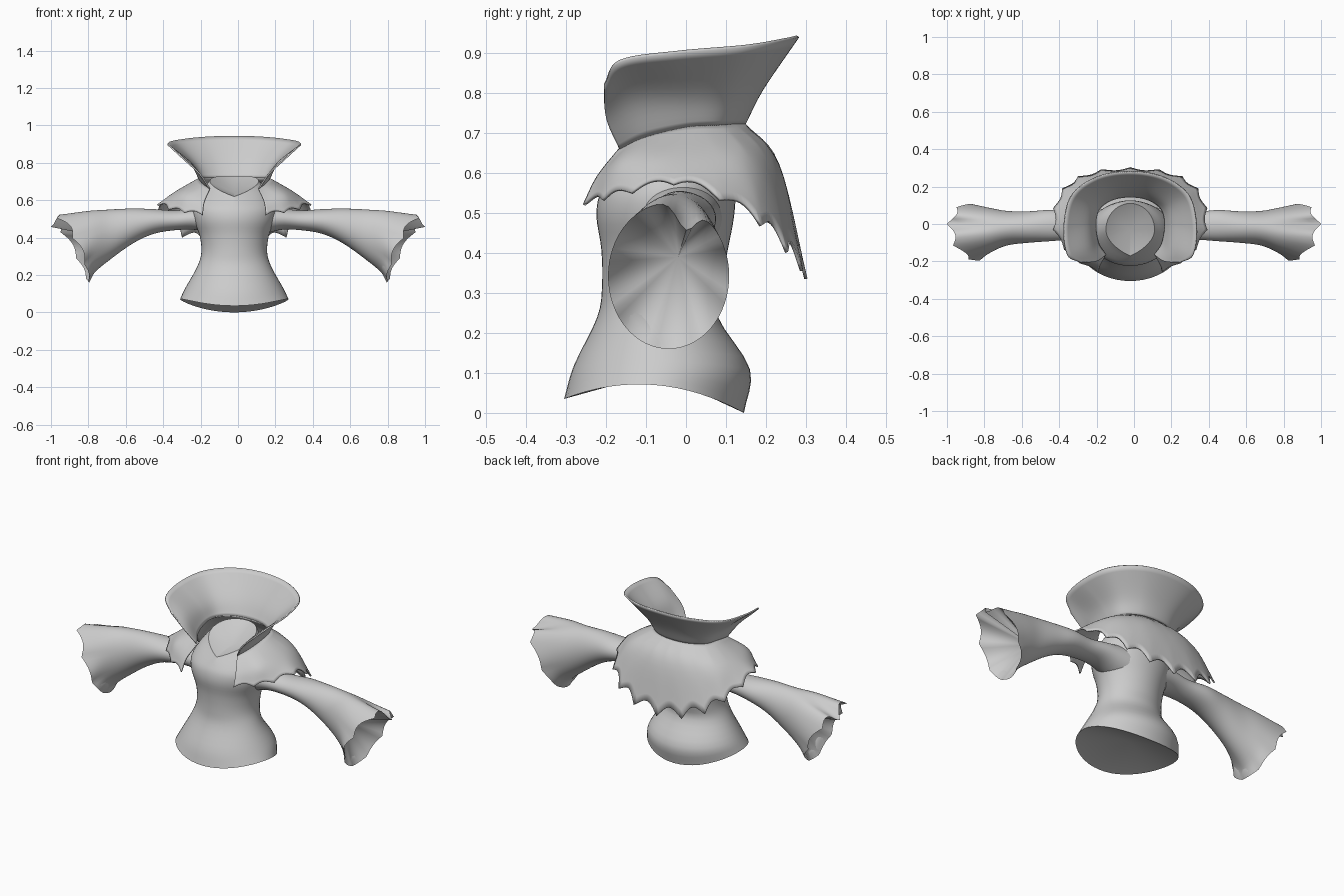
import bpy, math
from mathutils import Vector

cube = bpy.data.objects.get("Cube")
if cube:
    bpy.data.objects.remove(cube)

cloth = bpy.data.materials.new("grey_cloth")
cloth.use_nodes = True
cloth.diffuse_color = (0.6, 0.6, 0.6, 1)
cloth.node_tree.nodes["Principled BSDF"].inputs["Base Color"].default_value = (0.6, 0.6, 0.6, 1)

MID = -.02  # the torso sits slightly to one side of the sleeve span


def spline(keys, steps):
    """Smooth curve through keys, each a tuple of any length."""
    pts = [Vector(k) for k in keys]
    pts = [2 * pts[0] - pts[1]] + pts + [2 * pts[-1] - pts[-2]]
    out = []
    for i in range(1, len(pts) - 2):
        a, b, c, d = pts[i - 1:i + 3]
        for s in range(steps):
            t = s / steps
            out.append(0.5 * (2 * b + (c - a) * t + (2 * a - 5 * b + 4 * c - d) * t**2
                              + (3 * b - a - 3 * c + d) * t**3))
    return out + [pts[-2]]


def loft(name, rows, closed=False, start_cap=None, end_cap=None):
    """Skin rows of points; caps are fans running to a recessed centre."""
    n = len(rows[0])
    verts = [tuple(p) for row in rows for p in row]
    faces = []
    for r in range(len(rows) - 1):
        for j in range(n if closed else n - 1):
            k = (j + 1) % n
            faces.append((r * n + j, r * n + k, (r + 1) * n + k, (r + 1) * n + j))
    for cap, base in ((start_cap, 0), (end_cap, (len(rows) - 1) * n)):
        if cap:
            verts.append(cap)
            for j in range(n):
                a, b = base + j, base + (j + 1) % n
                faces.append((b, a, len(verts) - 1) if base == 0 else (a, b, len(verts) - 1))
    mesh = bpy.data.meshes.new(name)
    mesh.from_pydata(verts, [], faces)
    mesh.materials.append(cloth)
    obj = bpy.data.objects.new(name, mesh)
    bpy.context.collection.objects.link(obj)
    bpy.ops.object.select_all(action='DESELECT')
    obj.select_set(True)
    bpy.context.view_layer.objects.active = obj
    bpy.ops.object.shade_smooth_by_angle(angle=math.radians(40))
    return obj


# Body: height, half width, front y, back y, hem tilt, neck tilt, front point
body_keys = [
    (.07, .29, -.305, .145, 1, 0, 0), (.13, .262, -.28, .16, .3, 0, 0),
    (.24, .2, -.222, .08, 0, 0, 0), (.32, .176, -.21, .088, 0, 0, 0),
    (.41, .185, -.212, .105, 0, 0, 0), (.49, .215, -.224, .12, 0, 0, 0),
    (.56, .22, -.217, .125, 0, .2, 0), (.64, .18, -.195, .125, 0, .7, .2),
    (.70, .13, -.17, .11, 0, 1, .8)]


def body_ring(key, n=48):
    z, w, front, back, hem, neck, point = key
    ring = []
    for i in range(n):
        t = 2 * math.pi * i / n
        c, s = math.cos(t), math.sin(t)
        x = w * s * (abs(s) ** max(point, 0) if c > 0 else 1)
        y = (front + back) / 2 - (back - front) / 2 * c
        ring.append((MID + x, y, z + hem * (.0175 * c - .0525 * c * c) - neck * (.055 * c + .025 * c * c)))
    return ring


loft("body", [body_ring(k) for k in spline(body_keys, 4)], True,
     (MID, -.07, .1), (MID, -.03, .64))

# Sleeves: x, top z, bottom z, front y, back y, jagged rim amount
sleeve_keys = [
    (.1, .58, .40, -.12, .09, 0), (.22, .56, .44, -.1, .075, 0),
    (.33, .545, .44, -.085, .065, 0), (.45, .552, .42, -.092, .075, 0),
    (.56, .555, .37, -.1, .068, 0), (.68, .55, .285, -.115, .07, 0),
    (.78, .545, .215, -.155, .088, .2), (.875, .525, .16, -.195, .108, 1)]


def sleeve_ring(key, n=64):
    x, top, bottom, front, back, rim = key
    ring = []
    for i in range(n):
        t = 2 * math.pi * i / n
        u, s = math.cos(t), math.sin(t)
        y = (front + back) / 2 + (back - front) / 2 * s
        z = (top + bottom) / 2 + (top - bottom) / 2 * u
        reach = math.cos(t - .2)
        teeth = .04 * abs(math.sin(4 * (t - .3))) * (.6 + .4 * u)
        if u > 0:
            z -= rim * .06 * math.exp(-(y / .032) ** 2)
        ring.append((x + rim * (.1 * reach + .027 * reach ** 2 - teeth), y, z))
    return ring


sleeve_rows = [sleeve_ring(k) for k in spline(sleeve_keys, 4)]
for side, name in ((1, "left_sleeve"), (-1, "right_sleeve")):
    rows = [[(side * x, y, z) for x, y, z in row[::-side]] for row in sleeve_rows]
    loft(name, rows, True, None, (side * .68, -.02, .39))

# Cape and collar curves, each from the front edge round to the centre back
neck = [(.13, -.165, .66), (.17, -.1, .69), (.185, 0, .715), (.165, .08, .72), (.095, .13, .722), (0, .145, .722)]
shoulder = [(.16, -.22, .59), (.27, -.15, .63), (.31, 0, .645), (.28, .14, .635), (.15, .21, .63), (0, .23, .62)]
hem = [(.17, -.255, .52), (.32, -.17, .54), (.415, -.01, .57), (.375, .17, .48), (.235, .27, .38), (0, .3, .335)]
flare = [(.185, -.2, .74), (.225, -.13, .79), (.235, 0, .8), (.205, .105, .8), (.115, .17, .805), (0, .19, .81)]
rim = [(.27, -.205, .82), (.335, -.165, .88), (.355, -.02, .903), (.315, .15, .918), (.18, .25, .935), (0, .28, .942)]


def around(half, steps=16):
    full = half + [(-x, y, z) for x, y, z in half[-2::-1]]
    return spline([(MID + x, y, z) for x, y, z in full], steps)


def sheet(name, curves):
    columns = [spline(col, 6) for col in zip(*curves)]
    obj = loft(name, list(zip(*columns)))
    solid = obj.modifiers.new("thickness", 'SOLIDIFY')
    solid.thickness = .008
    solid.offset = 0


neck_c, shoulder_c, hem_c = around(neck), around(shoulder), around(hem)
last = len(hem_c) - 1
scalloped = [h.lerp(s, .2 * abs(math.sin(16 * math.pi * i / last)))
             for i, (h, s) in enumerate(zip(hem_c, shoulder_c))]
sheet("cape", [neck_c, shoulder_c, scalloped])
sheet("collar", [neck_c, around(flare), around(rim)])
